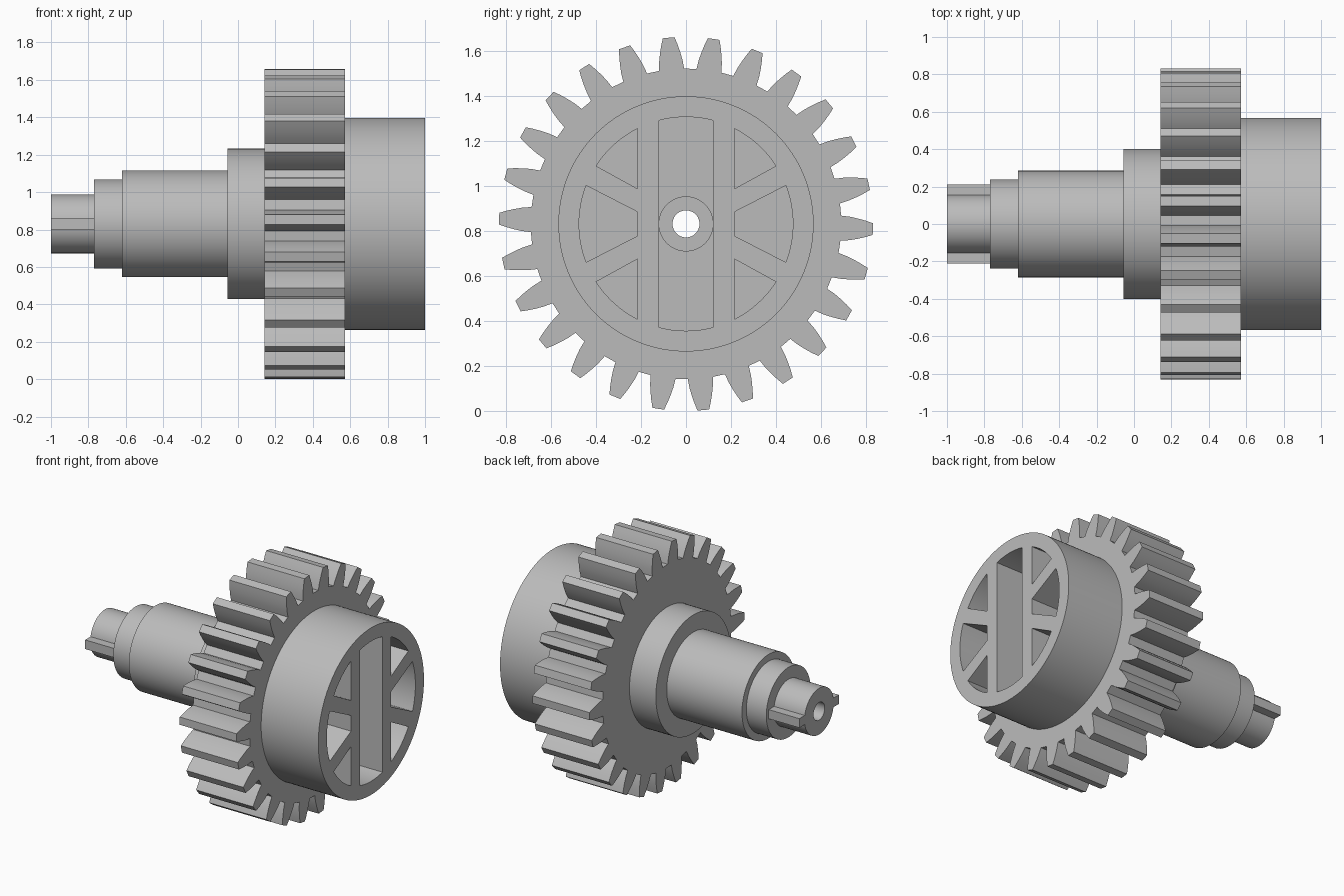
import bpy, bmesh
from math import sin, cos, pi, asin, acos, radians
from mathutils import Matrix

cube = bpy.data.objects.get("Cube")
if cube:
    bpy.data.objects.remove(cube, do_unlink=True)

AXIS_Z = 0.83
TEETH = 26
BORE = 0.06

steel = bpy.data.materials.new("plain grey metal")
steel.use_nodes = True
GREY = (0.5, 0.5, 0.5, 1)
steel.diffuse_color = GREY
steel.node_tree.nodes["Principled BSDF"].inputs["Base Color"].default_value = GREY


def arc(r, a0, a1, n):
    """Points along an arc, both ends included."""
    return [(r * cos(a0 + (a1 - a0) * i / n), r * sin(a0 + (a1 - a0) * i / n))
            for i in range(n + 1)]


def circle(r, n=96):
    return arc(r, 0, 2 * pi, n)[:-1]


def flip(loop, sx, sy):
    return [(x * sx, y * sy) for x, y in loop]


def prism(name, loops, x0, x1):
    """Extrude an outline with holes along the shaft axis from x0 to x1."""
    bm = bmesh.new()
    for loop in loops:
        verts = [bm.verts.new((x0, y, z)) for y, z in loop]
        for a, b in zip(verts, verts[1:] + verts[:1]):
            bm.edges.new((a, b))
    bmesh.ops.triangle_fill(bm, use_beauty=True, edges=bm.edges[:])
    out = bmesh.ops.extrude_face_region(bm, geom=bm.faces[:], use_keep_orig=True)
    moved = [v for v in out["geom"] if isinstance(v, bmesh.types.BMVert)]
    bmesh.ops.translate(bm, verts=moved, vec=(x1 - x0, 0, 0))
    bmesh.ops.recalc_face_normals(bm, faces=bm.faces[:])
    mesh = bpy.data.meshes.new(name)
    bm.to_mesh(mesh)
    bm.free()
    mesh.transform(Matrix.Translation((0, 0, AXIS_Z)))
    mesh.materials.append(steel)
    mesh.shade_smooth()
    mesh.set_sharp_from_angle(angle=radians(25))
    ob = bpy.data.objects.new(name, mesh)
    bpy.context.collection.objects.link(ob)
    return ob


# Keyed shaft end: a round with a narrow key on either side
END_R, KEY_R, KEY_H = 0.157, 0.212, 0.031
key_angle = asin(KEY_H / END_R)
half = [(KEY_R, -KEY_H), (KEY_R, KEY_H)] + arc(END_R, key_angle, pi - key_angle, 40)
prism("keyed_shaft_end", [half + flip(half, -1, -1), circle(BORE, 48)], -1, -0.77)

# Stepped shaft
for name, r, x0, x1 in [("shaft_collar", 0.238, -0.77, -0.62),
                        ("shaft_body", 0.285, -0.62, -0.055),
                        ("shaft_shoulder", 0.402, -0.055, 0.143)]:
    prism(name, [circle(r), circle(BORE, 48)], x0, x1)

# Spur gear: rounded tooth flanks given as (radius, half width)
flank = [(0.69, 0.056), (0.73, 0.052), (0.765, 0.045), (0.80, 0.036), (0.831, 0.026)]
outline = []
for k in range(TEETH):
    mid = radians(-1.6) + 2 * pi * k / TEETH
    sides = [(r, -w) for r, w in flank] + flank[::-1]
    outline += [(r * cos(mid + w / r), r * sin(mid + w / r)) for r, w in sides]
prism("gear_wheel", [outline, circle(0.12, 64)], 0.143, 0.571)
prism("bore_step", [circle(0.12, 64), circle(BORE, 48)], 0.143, 0.357)

# Hub drum with a central slot and three pockets on each side
POCKET_R, SLOT, INNER = 0.475, 0.121, 0.215
slot_angle = acos(SLOT / POCKET_R)
slot_top = arc(POCKET_R, slot_angle, pi - slot_angle, 12)
slot = slot_top + flip(slot_top, -1, -1)
middle = ([(INNER, -0.053)] + arc(POCKET_R, radians(-21), radians(21), 14)
          + [(INNER, 0.053)])
upper = [(INNER, 0.156)] + arc(POCKET_R, radians(32.8), acos(INNER / POCKET_R), 12)
pockets = [slot]
for side in (1, -1):
    pockets += [flip(middle, side, 1), flip(upper, side, 1), flip(upper, side, -1)]
prism("hub_drum", [circle(0.567, 128)] + pockets, 0.571, 1)
